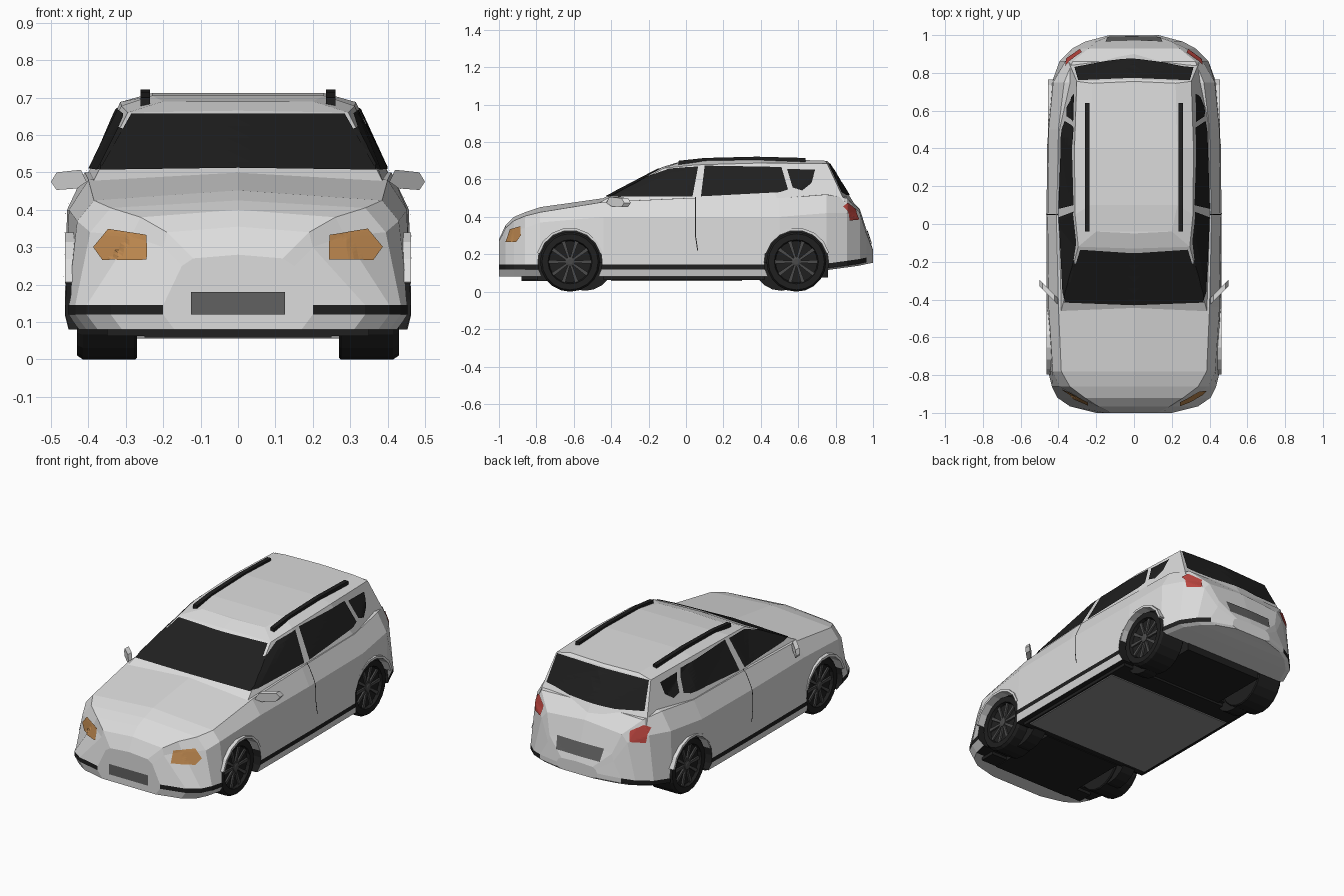
import bpy, bmesh, math
from mathutils import Vector
from mathutils.bvhtree import BVHTree

cube = bpy.data.objects.get("Cube")
if cube:
    bpy.data.objects.remove(cube, do_unlink=True)


def material(name, r, g, b):
    m = bpy.data.materials.new(name)
    m.use_nodes = True
    m.diffuse_color = (r, g, b, 1)
    m.node_tree.nodes["Principled BSDF"].inputs["Base Color"].default_value = (r, g, b, 1)
    return m


PAINT = material("white_paint", .72, .72, .72)
BLACK = material("black_trim", .014, .014, .014)
GREY = material("dark_grey", .12, .12, .12)
ALLOY = material("wheel_grey", .07, .07, .07)
FLOOR = material("floor_grey", .27, .27, .27)
ORANGE = material("amber_lens", .52, .25, .08)
RED = material("red_lens", .5, .06, .05)


def finish(bm, name, *mats):
    bmesh.ops.recalc_face_normals(bm, faces=bm.faces)
    mesh = bpy.data.meshes.new(name)
    bm.to_mesh(mesh)
    bm.free()
    for m in mats:
        mesh.materials.append(m)
    ob = bpy.data.objects.new(name, mesh)
    bpy.context.collection.objects.link(ob)
    return ob


def loft(bm, rings, rule=lambda i, k: 0):
    """Join closed rings of points with quads; returns the vertex rings."""
    rows = [[bm.verts.new(p) for p in ring] for ring in rings]
    n = len(rows[0])
    for i in range(len(rows) - 1):
        for k in range(n):
            j = (k + 1) % n
            f = bm.faces.new((rows[i][k], rows[i][j], rows[i + 1][j], rows[i + 1][k]))
            f.material_index = rule(i, k)
    return rows


def mirrored(half):
    return half + [(-x, y, z) for x, y, z in half[-2:0:-1]]


def prism(name, pts, x0, x1, mat):
    """Side outline in y and z, extruded across x."""
    bm = bmesh.new()
    a, b = loft(bm, [[(x, y, z) for y, z in pts] for x in (x0, x1)])
    bm.faces.new(a)
    bm.faces.new(b)
    return finish(bm, name, mat)


def box(name, x0, x1, y0, y1, z0, z1, mat):
    return prism(name, [(y0, z0), (y1, z0), (y1, z1), (y0, z1)], x0, x1, mat)


# Lower body: y, bottom, sill width, waist width, waist height, shoulder, shoulder height, centre height
front_half = [
    (-1, .08, .20, .15, .25, .12, .27, .28),
    (-.965, .08, .34, .20, .30, .19, .34, .355),
    (-.92, .08, .405, .285, .33, .26, .38, .40),
    (-.86, .08, .435, .395, .34, .34, .405, .425),
    (-.78, .08, .455, .43, .37, .385, .425, .452),
    (-.44, .08, .462, .452, .40, .40, .48, .50),
    (0, .08, .463, .457, .40, .41, .50, .51),
]
rear_half = [
    (.5, .08, .46, .452, .40, .40, .50, .51),
    (.75, .115, .435, .428, .42, .37, .52, .53),
    (.86, .13, .395, .365, .42, .325, .50, .51),
    (.93, .14, .325, .275, .38, .24, .42, .44),
    (.965, .148, .26, .21, .27, .20, .31, .33),
    (1, .155, .13, .12, .21, .10, .22, .225),
]
rings = []
for y, zb, w, wm, zm, ws, zs, zc in front_half + rear_half:
    zt = max(.12, zb + .01)
    tuck = .01 if abs(y) < .6 else .03
    rings.append(mirrored([(0, y, zb), (w - tuck, y, zb), (w, y, zt), (w, y, zt + .025),
                           (wm, y, zm), (ws, y, zs), (0, y, zc)]))


def body_rule(i, k):
    trim = k in (2, 9) and i < len(rings) - 2
    floor = k in (0, 11) and 2 < i < 8
    return int(trim or floor)


bm = bmesh.new()
rows = loft(bm, rings, body_rule)
bm.faces.new(rows[0])
bm.faces.new(rows[-1])
body = finish(bm, "lower_body", PAINT, BLACK)

# Cabin: window base, roof edge and roof crown
layers = [
    [(0, -.50, .47), (.39, -.475, .47), (.415, 0, .47), (.41, .5, .47), (.345, .855, .47), (0, .90, .47)],
    [(0, -.13, .665), (.295, -.12, .66), (.312, .05, .678), (.315, .4, .688), (.303, .755, .685), (0, .765, .69)],
    [(0, -.05, .69), (.2, -.04, .69), (.23, .1, .705), (.23, .4, .712), (.22, .745, .70), (0, .755, .70)],
]
bm = bmesh.new()
rows = loft(bm, [mirrored(half) for half in layers])
for r in (rows[0], rows[-1]):
    bm.faces.new((r[0], r[1], r[9]))
    bm.faces.new((r[4], r[5], r[6]))
    for i in (1, 2, 3):
        bm.faces.new((r[i], r[i + 1], r[9 - i], r[10 - i]))
cabin = finish(bm, "cabin", PAINT)

deps = bpy.context.evaluated_depsgraph_get()
trees = [BVHTree.FromObject(o, deps) for o in (body, cabin)]


def decal(name, pts, facing, mat):
    """Thin plate draped on the shell, seen along the facing direction."""
    d = Vector(facing)
    bm = bmesh.new()
    bm.faces.new([bm.verts.new((d.x * 2, a, b) if d.x else (a, d.y * 2, b)) for a, b in pts])
    bmesh.ops.triangulate(bm, faces=bm.faces)
    for _ in range(2):
        bmesh.ops.subdivide_edges(bm, edges=bm.edges, cuts=2, use_grid_fill=True)
    for v in list(bm.verts):
        hits = [h for h in (t.ray_cast(v.co, -d) for t in trees) if h[0]]
        if hits:
            loc, nor, _, _ = min(hits, key=lambda h: h[3])
            v.co = loc + nor * (.005 if nor.dot(d) > 0 else -.005)
        else:
            bm.verts.remove(v)
    return finish(bm, name, mat)


FRONT, REAR = (0, -1, 0), (0, 1, 0)
decal("windshield", [(-.37, .503), (0, .508), (.37, .503), (.285, .653), (-.285, .653)], FRONT, BLACK)
decal("rear_window", [(-.315, .535), (-.15, .515), (.15, .515), (.315, .535), (.295, .682), (-.295, .682)],
      REAR, BLACK)
decal("front_plate", [(-.125, .12), (.125, .12), (.125, .18), (-.125, .18)], FRONT, GREY)
decal("rear_plate", [(-.14, .255), (.14, .255), (.15, .325), (-.15, .325)], REAR, GREY)

side_windows = {
    "front_door_window": [(-.41, .505), (.035, .508), (.065, .668), (-.09, .655), (-.24, .602)],
    "rear_door_window": [(.08, .508), (.50, .53), (.545, .545), (.51, .665), (.10, .672)],
    "quarter_window": [(.57, .555), (.62, .54), (.67, .58), (.69, .65), (.54, .655)],
    "door_seam": [(.048, .505), (.048, .30), (.06, .22), (.065, .22), (.053, .30), (.053, .505)],
}
headlight = [(.242, .265), (.36, .265), (.385, .30), (.345, .348), (.242, .332)]
taillight = [(.285, .385), (.355, .38), (.36, .455), (.335, .475), (.275, .44)]
for s, side in ((1, "left"), (-1, "right")):
    for name, pts in side_windows.items():
        decal(side + "_" + name, pts, (s, 0, 0), BLACK)
    decal(side + "_headlight", [(s * x, z) for x, z in headlight], FRONT, ORANGE)
    decal(side + "_taillight", [(s * x, z) for x, z in taillight], REAR, RED)


# Wheel wells cut from the lower body, with painted arch lips
def arc(y, r, lo, hi, n):
    angles = [math.radians(lo + (hi - lo) * i / n) for i in range(n + 1)]
    return [(y + r * math.cos(a), .16 + r * math.sin(a)) for a in angles]


AXLES = {"front": -.62, "rear": .59}
LIP_WIDTH = {"front": .463, "rear": .456}
cutters = []
for s in (1, -1):
    for end, y in AXLES.items():
        c = prism("well_cutter", arc(y, .172, 0, 345, 23), s * .25, s * .6, PAINT)
        c.data.materials.append(BLACK)
        for p in c.data.polygons:
            p.material_index = 1
        c.hide_render = True
        cutters.append(c)
        mod = body.modifiers.new("well", "BOOLEAN")
        mod.operation, mod.solver, mod.object = "DIFFERENCE", "EXACT", c
        lip = arc(y, .182, 15, 165, 7) + arc(y, .168, 165, 15, 7)
        prism(end + "_arch_lip", lip, s * .40, s * LIP_WIDTH[end], PAINT)
deps = bpy.context.evaluated_depsgraph_get()
cut_mesh = bpy.data.meshes.new_from_object(body.evaluated_get(deps))
body.modifiers.clear()
body.data = cut_mesh
for c in cutters:
    bpy.data.objects.remove(c, do_unlink=True)

# Wheels: turned tyre, dark dish, ten spokes and a hub
tyre_profile = [(.27, .02), (.27, .155), (.275, .16), (.415, .16), (.43, .15),
                (.43, .118), (.412, .112), (.408, .01)]
N = 20


def turned(bm, profile, index):
    step = 2 * math.pi / N
    r = loft(bm, [[(x, q * math.cos(i * step), q * math.sin(i * step)) for i in range(N)]
                  for x, q in profile], lambda i, k: index)
    for ring in (r[0], r[-1]):
        bm.faces.new(ring).material_index = index


bm = bmesh.new()
turned(bm, tyre_profile, 0)
turned(bm, [(.405, .025), (.424, .025), (.428, .015)], 1)
for i in range(10):
    a = math.tau * i / 10
    u, v = Vector((0, math.cos(a), math.sin(a))), Vector((0, -math.sin(a), math.cos(a)))
    ends = [[u * q + v * w * t + Vector((x, 0, 0)) for x, t in ((.405, -1), (.42, -1), (.42, 1), (.405, 1))]
            for q, w in ((.02, .006), (.114, .010))]
    loft(bm, ends, lambda i, k: 1)
wheel = finish(bm, "front_left_wheel", BLACK, ALLOY)
wheel.location = (0, AXLES["front"], .16)
for name, y, turn in (("rear_left_wheel", AXLES["rear"], 0), ("front_right_wheel", AXLES["front"], math.pi),
                      ("rear_right_wheel", AXLES["rear"], math.pi)):
    ob = bpy.data.objects.new(name, wheel.data)
    ob.location, ob.rotation_euler.z = (0, y, .16), turn
    bpy.context.collection.objects.link(ob)

# Underbody, with rounded housings inboard of the wheels
box("sill_floor", -.42, .42, -.44, .42, .062, .085, BLACK)
box("floor_panel", -.41, .41, -.40, .30, .056, .064, FLOOR)
box("front_undertray", -.25, .25, -.88, -.44, .058, .085, BLACK)
box("front_lip", -.35, .35, -.88, -.79, .062, .085, BLACK)
box("rear_undertray", -.25, .25, .42, .76, .075, .13, BLACK)
for end, y in AXLES.items():
    box(end + "_axle", -.28, .28, y - .02, y + .02, .13, .17, BLACK)
    for s in (1, -1):
        inboard = y - math.copysign(.08, y)
        prism(end + "_wheel_housing", arc(inboard, .155, 180, 360, 10), s * .28, s * .36, BLACK)

# Roof rails and door mirrors
rail = [(-.04, .675), (-.04, .70), (.1, .715), (.38, .722), (.64, .715), (.64, .69), (.38, .705), (.1, .70)]
mirror = [(.405, .475), (.43, .457), (.485, .453), (.5, .475), (.485, .5), (.42, .507)]
for s, side in ((1, "left"), (-1, "right")):
    prism(side + "_roof_rail", rail, s * .235, s * .26, BLACK)
    bm = bmesh.new()
    a, b = loft(bm, [[(s * x, x - .83 + t, z) for x, z in mirror] for t in (0, .035)])
    bm.faces.new(a)
    bm.faces.new(b)
    finish(bm, side + "_door_mirror", PAINT)
